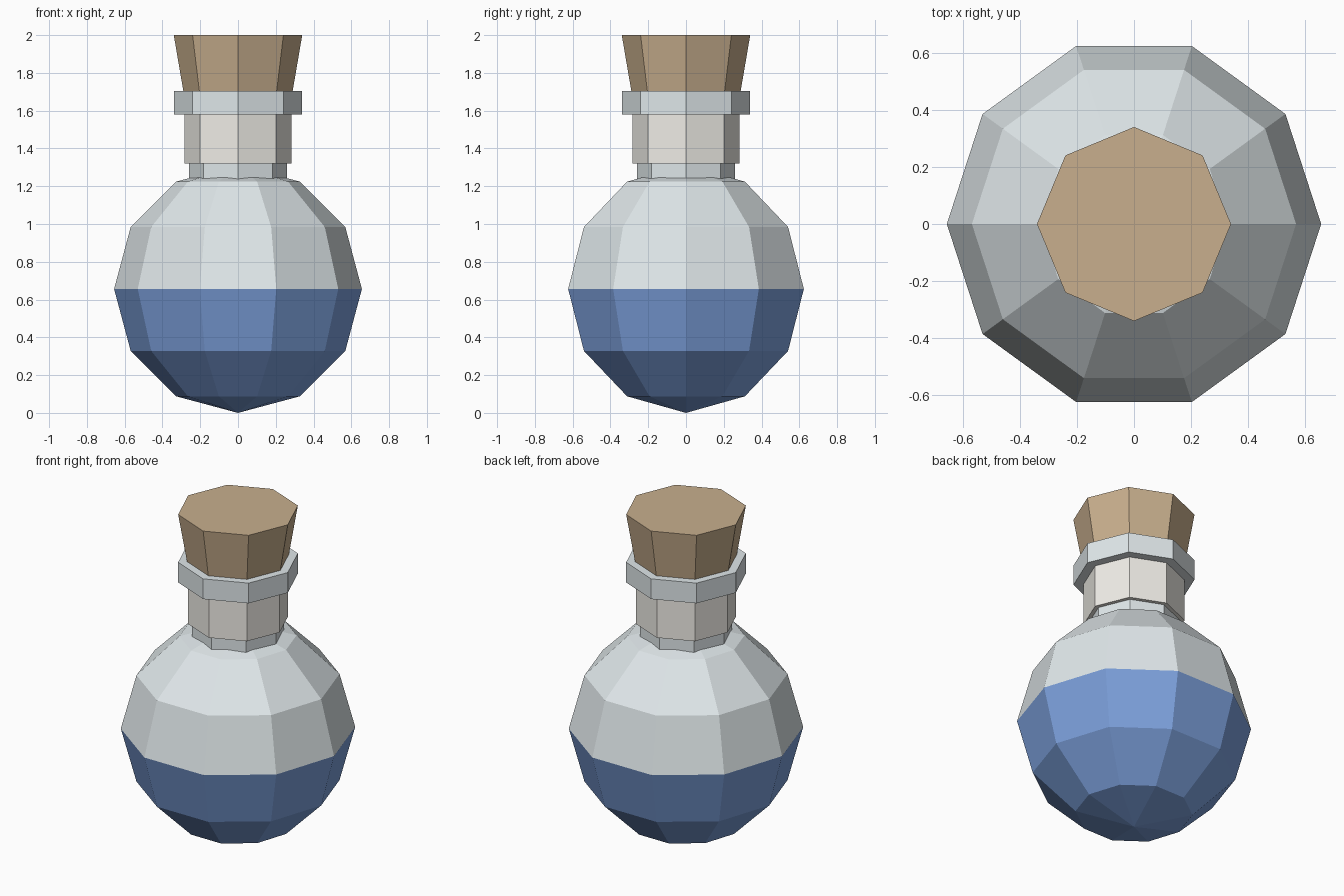
import bpy, bmesh, math

if "Cube" in bpy.data.objects:
    bpy.data.objects.remove(bpy.data.objects["Cube"])

def material(name, rgb):
    m = bpy.data.materials.new(name)
    m.diffuse_color = (*rgb, 1)
    m.use_nodes = True
    m.node_tree.nodes["Principled BSDF"].inputs["Base Color"].default_value = m.diffuse_color
    return m

def lathe(name, profile, sides, mat):
    """Flat-faced solid of revolution from (radius, z) points, bottom to top."""
    bm = bmesh.new()
    rings = []
    for r, z in profile:
        if r == 0:
            rings.append([bm.verts.new((0, 0, z))] * sides)
        else:
            rings.append([bm.verts.new((r * math.cos(2 * math.pi * i / sides),
                                        r * math.sin(2 * math.pi * i / sides), z))
                          for i in range(sides)])
    for a, b in zip(rings, rings[1:]):
        for i in range(sides):
            j = (i + 1) % sides
            bm.faces.new(list(dict.fromkeys((a[i], a[j], b[j], b[i]))))
    # flat caps on open ends
    if profile[0][0]:
        bm.faces.new(rings[0][::-1])
    if profile[-1][0]:
        bm.faces.new(rings[-1])
    bmesh.ops.recalc_face_normals(bm, faces=bm.faces)
    me = bpy.data.meshes.new(name)
    bm.to_mesh(me)
    bm.free()
    me.materials.append(mat)
    ob = bpy.data.objects.new(name, me)
    bpy.context.collection.objects.link(ob)
    return ob

glass = material("glass", (0.74, 0.80, 0.82))
blue = material("liquid_blue", (0.20, 0.35, 0.71))
paper = material("paper", (0.87, 0.85, 0.80))
brown = material("cork_brown", (0.58, 0.43, 0.27))

# Ten-sided globe, split at its equator into liquid and clear glass
R = 0.656
globe = [(0 if k in (0, 6) else R * math.sin(math.pi * k / 6),
          R - R * math.cos(math.pi * k / 6)) for k in range(7)]
lathe("liquid", globe[:4], 10, blue)
lathe("glass_bulb", globe[3:], 10, glass)

# Octagonal neck, wrapped label, lip and tapered stopper
lathe("neck", [(0.26, 1.2), (0.26, 1.6)], 8, glass)
lathe("label_band", [(0.284, 1.32), (0.284, 1.58)], 8, paper)
lathe("lip", [(0.34, 1.58), (0.34, 1.705)], 8, glass)
lathe("cork", [(0.275, 1.62), (0.34, 2.0)], 8, brown)
